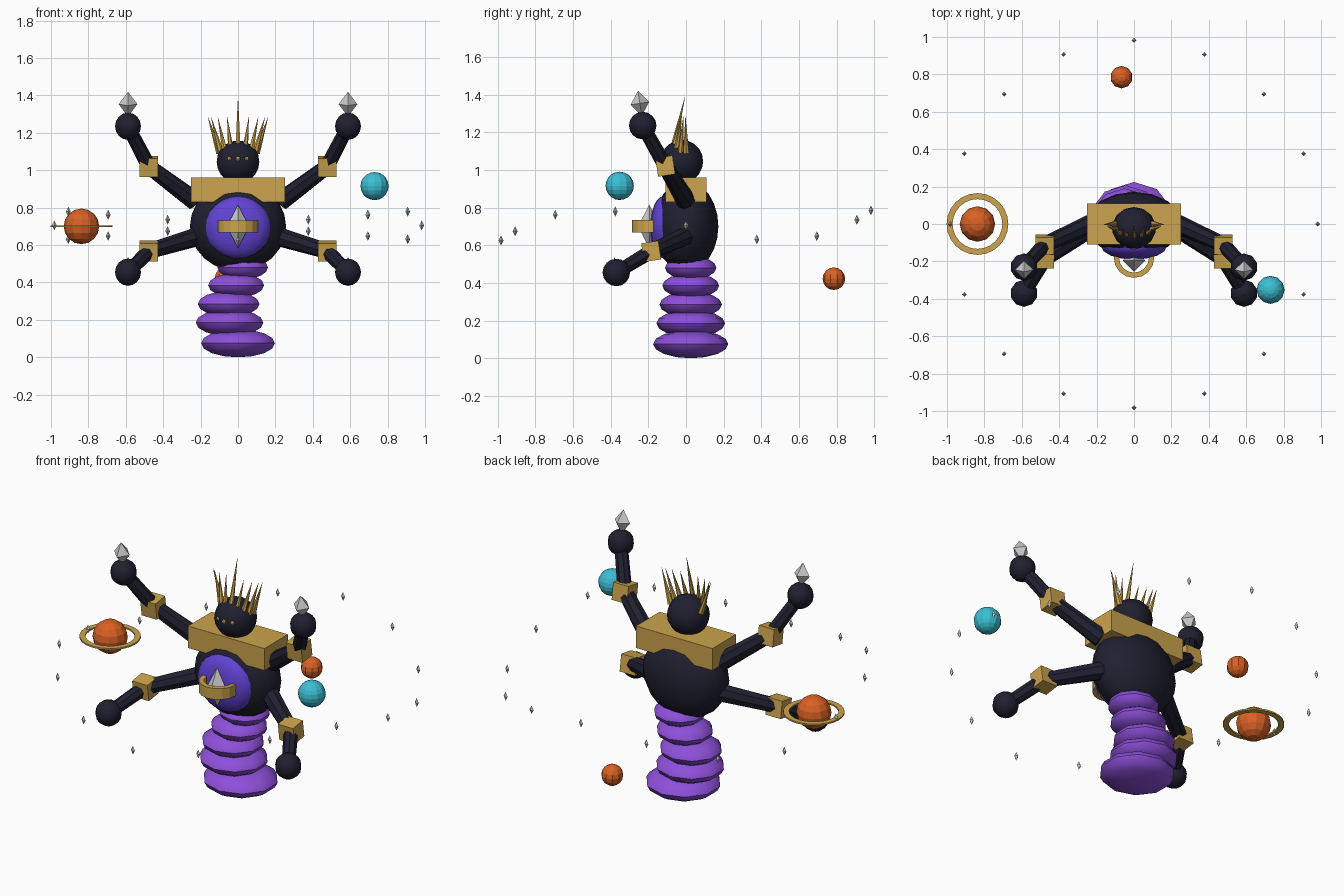
import bpy, bmesh
from math import sin, cos, pi, radians
from mathutils import Matrix, Vector

cube = bpy.data.objects.get("Cube")
if cube:
    bpy.data.objects.remove(cube)


def material(name, r, g, b):
    m = bpy.data.materials.new(name)
    m.use_nodes = True
    m.diffuse_color = (r, g, b, 1)
    m.node_tree.nodes["Principled BSDF"].inputs["Base Color"].default_value = (r, g, b, 1)
    return m


NAVY = material("dark navy", .014, .014, .03)
GOLD = material("gold", .60, .37, .075)
PURPLE = material("purple", .27, .08, .70)
INDIGO = material("indigo", .12, .055, .66)
SILVER = material("silver", .60, .60, .60)
ORANGE = material("orange", .70, .12, .018)
CYAN = material("cyan", .045, .52, .66)


def finish(name, bm, mat, smooth=None):
    bmesh.ops.recalc_face_normals(bm, faces=bm.faces)
    mesh = bpy.data.meshes.new(name)
    bm.to_mesh(mesh)
    bm.free()
    mesh.materials.append(mat)
    ob = bpy.data.objects.new(name, mesh)
    bpy.context.collection.objects.link(ob)
    if smooth:
        bpy.ops.object.select_all(action='DESELECT')
        ob.select_set(True)
        bpy.context.view_layer.objects.active = ob
        bpy.ops.object.shade_smooth_by_angle(angle=radians(smooth))
    return ob


def ball(name, centre, size, mat, segs=16, rings=10, smooth=None):
    bm = bmesh.new()
    m = Matrix.Translation(centre) @ Matrix.Diagonal((*size, 1))
    bmesh.ops.create_uvsphere(bm, u_segments=segs, v_segments=rings, radius=1, matrix=m)
    return finish(name, bm, mat, smooth)


def block(name, centre, size, mat, tilt=0):
    bm = bmesh.new()
    m = Matrix.Translation(centre) @ Matrix.Rotation(tilt, 4, 'X') @ Matrix.Diagonal((*size, 1))
    bmesh.ops.create_cube(bm, size=1, matrix=m)
    return finish(name, bm, mat)


def rod(name, start, end, r1, r2, mat, sides=8):
    a, b = Vector(start), Vector(end)
    d = b - a
    bm = bmesh.new()
    m = Matrix.Translation((a + b) / 2) @ d.to_track_quat('Z', 'Y').to_matrix().to_4x4()
    bmesh.ops.create_cone(bm, cap_ends=True, segments=sides, radius1=r1, radius2=r2,
                          depth=d.length, matrix=m)
    return finish(name, bm, mat)


def crystal(name, centre, r, h, tilt=0):
    # eight-sided gem: two pyramids joined at the waist
    bm = bmesh.new()
    bmesh.ops.create_uvsphere(bm, u_segments=4, v_segments=2, radius=1,
                              matrix=Matrix.Translation(centre) @ Matrix.Rotation(tilt, 4, 'X')
                              @ Matrix.Diagonal((r, r, h, 1)))
    return finish(name, bm, SILVER)


def band(name, centre, inner, outer, height, sides=24):
    # ring with a rectangular section
    bm = bmesh.new()
    loops = []
    for i in range(sides):
        a = 2 * pi * i / sides
        section = ((inner, -1), (outer, -1), (outer, 1), (inner, 1))
        loops.append([bm.verts.new(Vector(centre) + Vector((r * cos(a), r * sin(a), s * height / 2)))
                      for r, s in section])
    for i in range(sides):
        p, q = loops[i], loops[(i + 1) % sides]
        for j in range(4):
            k = (j + 1) % 4
            bm.faces.new((p[j], q[j], q[k], p[k]))
    return finish(name, bm, GOLD)


# Stacked tail segments
tail = [(0, .075, .208), (-.045, .185, .19), (-.05, .285, .173),
        (-.01, .385, .157), (.025, .48, .142)]
for i, (x, z, r) in enumerate(tail):
    ball(f"tail_segment_{i + 1}", (x, .025, z), (r, r * .96, .075 - .003 * i), PURPLE, 10, 8, 40)

# Torso, belly and shoulders
ball("torso", (0, 0, .70), (.257, .172, .24), NAVY, 16, 12, 40)
ball("belly_disc", (0, -.12, .695), (.175, .07, .165), INDIGO, 16, 12, 40)
block("shoulder_yoke", (0, 0, .895), (.5, .22, .13), GOLD)

# Belly gem and its ring
crystal("belly_gem", (0, -.195, .70), .06, .115)
band("belly_ring", (0, -.18, .70), .08, .108, .065, 16)

# Head, eyes and crown
ball("head", (0, -.022, 1.045), (.117, .113, .114), NAVY, 14, 10, 40)
for i in (-1, 0, 1):
    ball(f"eye_{i + 2}", (.045 * i, -.127 + .012 * abs(i), 1.06), (.013, .013, .013), GOLD, 8, 6)
for i in range(-4, 5):
    a = radians(21 * i)
    tip_z = 1.39 if i == 0 else 1.285
    rod(f"crown_spike_{i + 5}", (.1 * sin(a), -.085 * cos(a) + .01, 1.09),
        (.162 * sin(a), -.03 * cos(a) + .025 * (i == 0), tip_z), .017, .0005, GOLD, 6)

# Four arms, mirrored left and right
for side, s in (("left", 1), ("right", -1)):
    for level, start, elbow, hand in (
            ("upper", (.23, 0, .835), (.477, -.11, 1.02), (.588, -.23, 1.235)),
            ("lower", (.20, 0, .65), (.477, -.185, .567), (.588, -.37, .455))):
        p, q, h = [(s * v[0], v[1], v[2]) for v in (start, elbow, hand)]
        tag = f"{side}_{level}"
        rod(f"{tag}_arm", p, q, .052, .042, NAVY)
        block(f"{tag}_elbow", q, (.1, .092, .1), GOLD, .15)
        rod(f"{tag}_forearm", q, h, .04, .036, NAVY)
        ball(f"{tag}_hand", h, (.073, .073, .073), NAVY, 10, 8, 40)
        if level == "upper":
            crystal(f"{tag}_hand_gem", (h[0], h[1] - .015, 1.353), .05, .067, .15)
        else:
            rod(f"{tag}_ember", h, (h[0], h[1] - .01, h[2] + .08), .02, .001, ORANGE, 6)

# Orbiting planets
ball("ringed_planet", (-.837, 0, .70), (.095, .095, .095), ORANGE, 12, 8)
band("planet_ring", (-.837, 0, .70), .133, .165, .009, 24)
ball("cyan_planet", (.73, -.352, .915), (.075, .075, .075), CYAN, 12, 10)
ball("small_planet", (-.067, .785, .422), (.06, .06, .06), ORANGE, 10, 8)

# Wavy circle of star shards
for i in range(16):
    a = 2 * pi * i / 16
    crystal(f"star_shard_{i + 1}", (.982 * cos(a), .982 * sin(a), .705 - .08 * sin(3 * a)), .013, .026)
